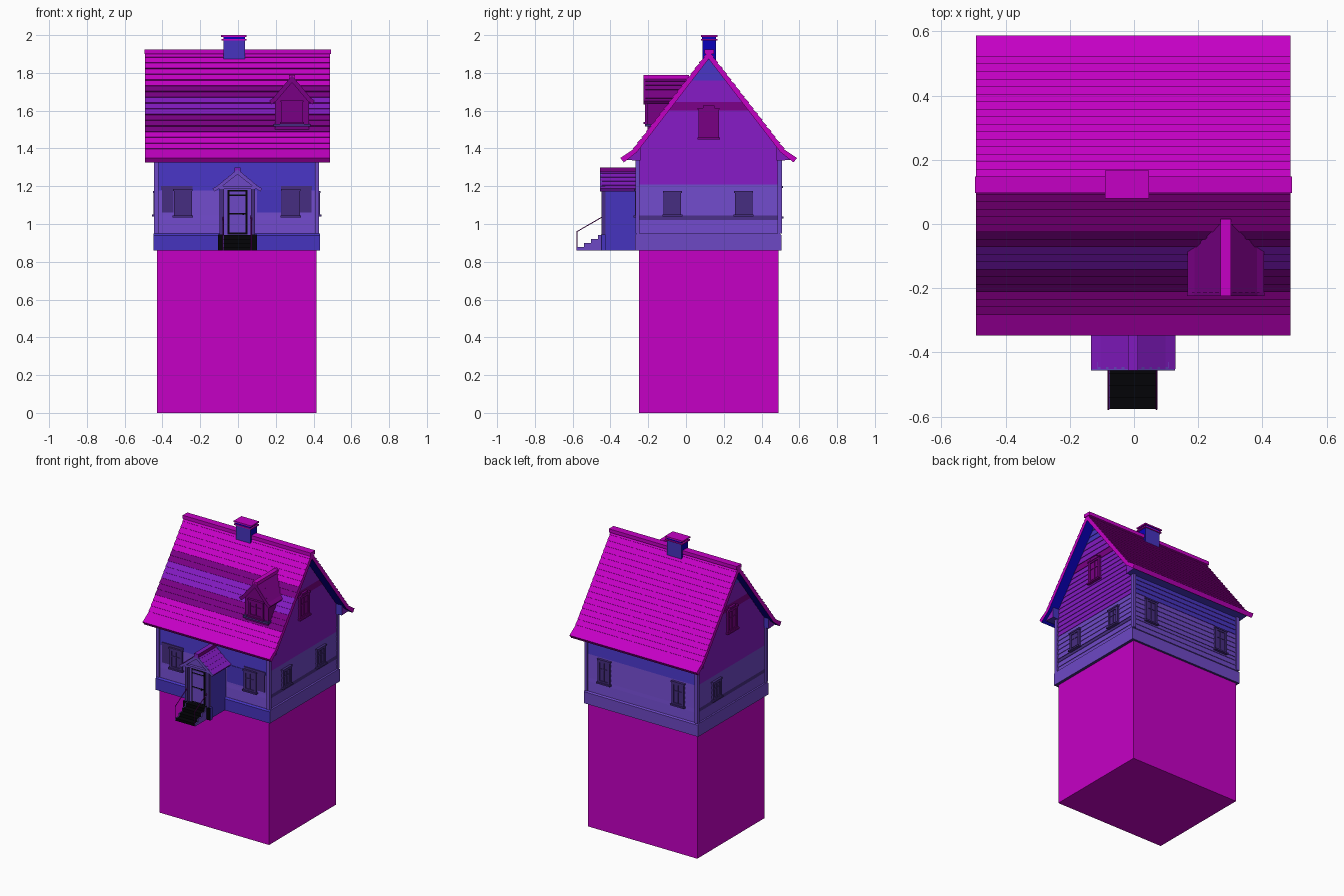
import bpy, bmesh, math
from mathutils import Matrix, Vector

cube = bpy.data.objects.get("Cube")
if cube:
    bpy.data.objects.remove(cube, do_unlink=True)


def material(name, r, g, b):
    m = bpy.data.materials.new(name)
    m.use_nodes = True
    m.diffuse_color = (r, g, b, 1)
    m.node_tree.nodes["Principled BSDF"].inputs["Base Color"].default_value = (r, g, b, 1)
    return m


MAGENTA = material("magenta", .56, 0, .56)
PLUM = material("plum", .19, 0, .23)
PURPLE = material("purple", .22, .01, .52)
LAVENDER = material("lavender", .155, .065, .56)
BLUE = material("blue", .062, .034, .52)
DEEP = material("deep blue", .003, 0, .5)
DARK = material("dark violet", .062, .026, .22)
BLACK = material("near black", .001, .001, .002)


def finish(name, bm, rule):
    """Turn a bmesh into an object, with one colour per face from the rule."""
    bmesh.ops.recalc_face_normals(bm, faces=bm.faces)
    mesh = bpy.data.meshes.new(name)
    slots = []
    for f in bm.faces:
        m = rule(f) if callable(rule) else rule
        if m not in slots:
            slots.append(m)
        f.material_index = slots.index(m)
    bm.to_mesh(mesh)
    bm.free()
    for m in slots:
        mesh.materials.append(m)
    ob = bpy.data.objects.new(name, mesh)
    bpy.context.collection.objects.link(ob)
    return ob


def prism(name, pts, axis, a, b, rule):
    """Extrude a closed outline of (side, z) points along x or y."""
    bm = bmesh.new()
    place = (lambda u, z: (a, u, z)) if axis == "x" else (lambda u, z: (u, a, z))
    face = bm.faces.new([bm.verts.new(place(*p)) for p in pts])
    out = bmesh.ops.extrude_face_region(bm, geom=[face])
    move = Vector((b - a, 0, 0)) if axis == "x" else Vector((0, b - a, 0))
    bmesh.ops.translate(bm, vec=move, verts=[v for v in out["geom"] if isinstance(v, bmesh.types.BMVert)])
    return finish(name, bm, rule)


def boxes(name, parts, matrix=Matrix()):
    """Several boxes (x0, x1, y0, y1, z0, z1, colour) as one object."""
    bm = bmesh.new()
    owner = []
    for x0, x1, y0, y1, z0, z1, m in parts:
        t = Matrix.Translation(((x0 + x1) / 2, (y0 + y1) / 2, (z0 + z1) / 2))
        s = Matrix.Diagonal((x1 - x0, y1 - y0, z1 - z0, 1))
        bmesh.ops.create_cube(bm, size=1, matrix=matrix @ t @ s)
        owner += [m] * 6
    bm.faces.ensure_lookup_table()
    return finish(name, bm, lambda f: owner[f.index])


def offset_line(path, amount):
    """Shift a falling line of (distance, z) points along its normals."""
    out = []
    for i, p in enumerate(path):
        a, b = path[max(i - 1, 0)], path[min(i + 1, len(path) - 1)]
        d = (Vector(b) - Vector(a)).normalized()
        n = Vector((-d.y, d.x)) * amount
        out.append((0, p[1] + amount * 1.6) if i == 0 else (p[0] + n.x, p[1] + n.y))
    return out


def roof(name, path, counts, step, thick, centre, axis, a, b, rule):
    """Shingled roof: saw-tooth courses on both slopes, smooth underneath."""
    outer = [path[0]]
    for (p, q), n in zip(zip(path, path[1:]), counts):
        p, q = Vector(p), Vector(q)
        d = (q - p).normalized()
        lift = Vector((-d.y, d.x)) * step
        for i in range(n):
            low = p.lerp(q, (i + 1) / n)
            outer += [tuple(low + lift), tuple(low)]
    inner = offset_line(path, -thick)
    loop = [(-u, z) for u, z in reversed(outer)] + outer[1:]
    loop += inner[::-1] + [(-u, z) for u, z in inner[1:]]
    return prism(name, [(centre + u, z) for u, z in loop], axis, a, b, rule)


def verge(name, path, top, drop, centre, axis, a, b, m):
    """Board that follows the roof edge at a gable end."""
    up, low = offset_line(path, top), offset_line(path, -drop)
    loop = [(-u, z) for u, z in reversed(up)] + up[1:]
    loop += low[::-1] + [(-u, z) for u, z in low[1:]]
    prism(name, [(centre + u, z) for u, z in loop], axis, a, b, m)


def window(name, x, y, z0, z1, w, turn, colour=DARK, hood=False):
    """Framed window with mullions and sill; local -y points outward."""
    h, t, zm = w / 2, .011, z0 + (z1 - z0) * .62
    spans = [(-h, h, -.006, z0, z1), (-h - .004, -h + t, -.012, z0, z1), (h - t, h + .004, -.012, z0, z1),
             (-h, h, -.012, z1 - t, z1), (-h, h, -.012, z0, z0 + t),
             (-.003, .003, -.01, z0, z1), (-h, h, -.01, zm - .003, zm + .003),
             (-h - .01, h + .01, -.02, z0 - .01, z0), (-h - .008, h + .008, -.016, z1, z1 + .01)]
    if hood:
        spans += [(-h * .6, h * .6, -.014, z1 + .01, z1 + .022)]
    boxes(name, [(a, b, out, .01, low, top, colour) for a, b, out, low, top in spans],
          Matrix.Translation((x, y, 0)) @ Matrix.Rotation(turn, 4, "Z"))


# Basement block and plinth
CX, CY = -.007, .12
boxes("basement", [(-.43, .415, -.25, .49, 0, .87, MAGENTA)])
prism("plinth", [(-.27, .86), (.505, .86), (.505, .94), (.495, .95), (-.26, .95), (-.27, .94)], "x", -.447, .435,
      lambda f: BLUE if f.normal.y < -.5 else DARK if f.normal.z < -.5 else LAVENDER)

# Clapboard walls, coloured in bands: (top, courses, gable colour)
BANDS = [(1.02, 2, LAVENDER), (1.045, 1, DARK), (1.21, 5, LAVENDER), (1.6, 12, PURPLE),
         (1.645, 1, PLUM), (1.76, 3, PURPLE), (1.872, 3, BLUE)]


def wall_colour(f):
    z, n = f.calc_center_median().z, f.normal
    if abs(n.y) > abs(n.x):
        return BLUE if z > (1.177 if n.y < 0 else 1.21) else LAVENDER
    return next((m for top, _, m in BANDS if z < top), BLUE)


bm = bmesh.new()
bottom = .95
for top, count, _ in BANDS:
    height = (top - bottom) / count
    for k in range(count):
        rings = []
        for z, out in ((bottom + k * height, .004), (bottom + (k + 1) * height, 0)):
            hx, hy = .425 + out, min(.375 + out, (1.885 - z) * .775)
            rings.append([bm.verts.new((CX + sx * hx, CY + sy * hy, z))
                          for sx, sy in ((-1, -1), (1, -1), (1, 1), (-1, 1))])
        bm.faces.new(rings[0])
        bm.faces.new(rings[1])
        for i in range(4):
            j = (i + 1) % 4
            bm.faces.new((rings[0][i], rings[0][j], rings[1][j], rings[1][i]))
    bottom = top
finish("clapboard_walls", bm, wall_colour)

boxes("corner_boards", [(CX + sx * .426 - .011, CX + sx * .426 + .011, CY + sy * .376 - .011,
                         CY + sy * .376 + .011, .95, 1.36, LAVENDER) for sx in (-1, 1) for sy in (-1, 1)])

# Coloured panels beside the front windows
for side, word in ((-1, "right"), (1, "left")):
    def span(a, b, z0, z1, m):
        u, v = sorted((CX + side * a, CX + side * b))
        return (u, v, -.262, -.255, z0, z1, m)
    boxes(word + "_front_panels", [span(.335, .395, 1.06, 1.18, DARK), span(.235, .4, 1.18, 1.2, DARK)])
boxes("front_blue_panel", [(.1, .228, -.262, -.255, 1.06, 1.18, BLUE)])

# Main roof, flared at the eaves
SLOPE = [(0, 1.912), (.398, 1.396), (.464, 1.345)]


def roof_colour(f):
    c, n = f.calc_center_median(), f.normal
    if n.z < -.3 and abs(c.y - CY) < .465 and f.calc_area() > .05:
        return DEEP
    if c.y < CY and n.z > .3:
        if 1.565 < c.z < 1.685:
            return PURPLE
        if 1.5 < c.z < 1.745:
            return PLUM
    return MAGENTA


roof("main_roof", SLOPE, (17, 1), .006, .024, CY, "x", -.493, .488, roof_colour)
boxes("ridge_cap", [(-.495, .492, .097, .148, 1.9, 1.924, MAGENTA)])
for side, word in ((-1, "front"), (1, "back")):
    prism(word + "_boxed_eave", [(CY + side * u, z) for u, z in ((.36, 1.41), (.39, 1.385), (.45, 1.34), (.36, 1.335))],
          "x", -.47, .465, lambda f: PURPLE if abs(f.normal.x) > .5 else BLUE)

# Chimney, deeper blue on the ends
prism("chimney_stack", [(.087, 1.83), (.158, 1.83), (.158, 1.978), (.087, 1.978)], "x", -.077, .036,
      lambda f: DEEP if abs(f.normal.x) > .5 else BLUE)
boxes("chimney_cap", [(-.088, .046, .08, .166, 1.972, 1.98, MAGENTA),
                      (-.078, .036, .086, .16, 1.98, 1.991, DEEP), (-.09, .046, .08, .166, 1.991, 2, MAGENTA)])

# Dormer
DX = .286
prism("dormer_body", [(DX - .09, 1.5), (DX + .09, 1.5), (DX + .09, 1.665), (DX, 1.765), (DX - .09, 1.665)],
      "y", -.203, -.02, PLUM)
HIP = [(0, 1.778), (.095, 1.665), (.118, 1.648)]
roof("dormer_roof", HIP, (5, 1), .003, .014, DX, "y", -.218, .005, PLUM)
verge("dormer_verge_board", HIP, .005, .018, DX, "y", -.224, -.214, PLUM)
boxes("dormer_ridge", [(DX - .016, DX + .016, -.224, .015, 1.768, 1.79, MAGENTA)])
window("dormer_window", DX, -.204, 1.54, 1.645, .105, 0, PLUM)
boxes("dormer_sill", [(DX - .098, DX + .098, -.216, -.18, 1.515, 1.53, DARK)])

# House windows
for x, word in ((-.292, "right"), (.279, "left")):
    window("front_window_" + word, x, -.259, 1.045, 1.175, .088, 0)
    window("back_window_" + word, x, .497, 1.04, 1.19, .085, math.pi)
for y, word in ((-.072, "front"), (.305, "back")):
    window("left_window_" + word, .421, y, 1.05, 1.165, .085, math.pi / 2)
window("right_window", -.435, .29, 1.05, 1.165, .085, -math.pi / 2)
window("left_gable_window", .421, CY, 1.458, 1.605, .1, math.pi / 2, PLUM, True)
window("right_gable_window", -.435, CY, 1.458, 1.605, .1, -math.pi / 2, PLUM, True)

# Porch
PX = -.003
prism("porch_body", [(PX - .09, .86), (PX + .09, .86), (PX + .09, 1.2), (PX, 1.275), (PX - .09, 1.2)], "y", -.43, -.25,
      lambda f: LAVENDER if f.normal.y < -.5 else BLUE)
CAP = [(0, 1.288), (.1, 1.205), (.13, 1.185)]
roof("porch_roof", CAP, (4, 1), .003, .014, PX, "y", -.452, -.25, PURPLE)
verge("porch_verge_board", CAP, .001, .016, PX, "y", -.456, -.446, LAVENDER)
prism("porch_ridge", [(PX - .016, 1.27), (PX + .016, 1.27), (PX + .016, 1.3), (PX - .016, 1.3)], "y", -.456, -.25,
      lambda f: PLUM if abs(f.normal.x) > .5 else PURPLE)
boxes("porch_posts", [p for s in (-1, 1) for p in (
    (PX + s * .083 - .011, PX + s * .083 + .011, -.447, -.425, .94, 1.2, DARK),
    (PX + s * .09 - .014, PX + s * .09 + .014, -.447, -.425, .86, .945, BLUE),
    (PX + s * .09 - .014, PX + s * .09 + .014, -.451, -.447, .86, .945, BLACK))]
    + [(PX - .11, PX + .11, -.449, -.43, 1.185, 1.2, LAVENDER)])
boxes("porch_door", [(PX - .052, PX + .052, -.435, -.42, .945, 1.18, BLACK),
                     (PX - .042, PX + .042, -.438, -.42, .955, 1.05, LAVENDER),
                     (PX - .042, PX + .042, -.438, -.42, 1.058, 1.147, LAVENDER),
                     (PX - .042, PX + .042, -.438, -.42, 1.155, 1.172, LAVENDER),
                     (PX + .026, PX + .034, -.445, -.43, 1.047, 1.056, BLACK)])

# Steps with stringers and handrails
flight = []
for i in range(4):
    y, top = -.577 + i * .037, .878 + i * .021
    flight += [(-.075, .067, y, -.425, .86 if i == 0 else top - .021, top, BLACK)]
    for x in (-.081, .067):
        flight += [(x, x + .006, y, -.425, .86 if i == 0 else top - .021, top, LAVENDER)]
boxes("entrance_steps", flight)
for x, word in ((-.08, "right"), (.07, "left")):
    curve = bpy.data.curves.new(word + "_handrail", "CURVE")
    curve.dimensions = "3D"
    curve.bevel_depth = .003
    curve.bevel_resolution = 1
    line = curve.splines.new("POLY")
    line.points.add(2)
    for point, (y, z) in zip(line.points, ((-.577, .86), (-.577, .96), (-.43, 1.045))):
        point.co = (x, y, z, 1)
    curve.materials.append(PLUM)
    bpy.context.collection.objects.link(bpy.data.objects.new(word + "_handrail", curve))
